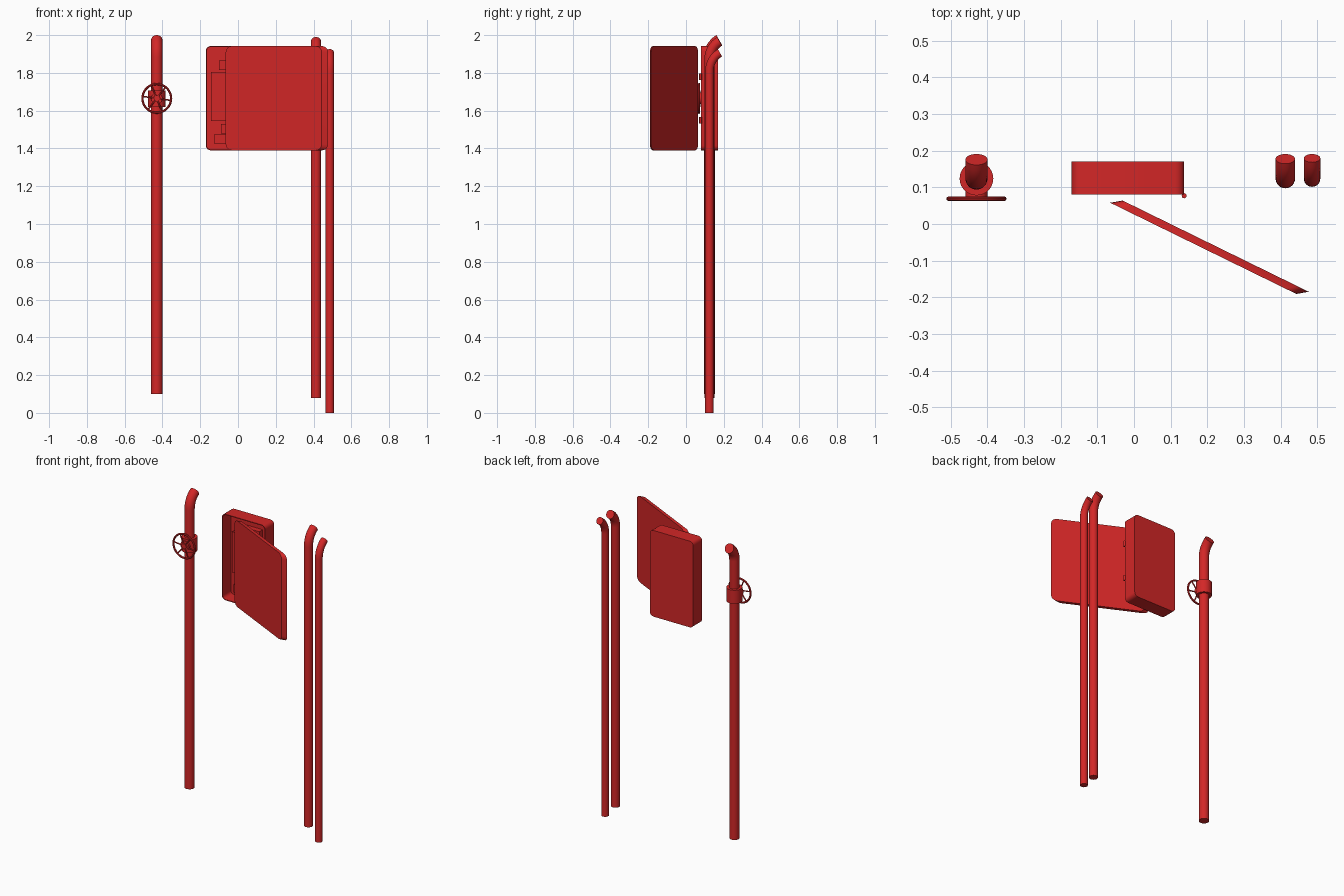
import bpy, bmesh, math
from mathutils import Vector

if "Cube" in bpy.data.objects:
    bpy.data.objects.remove(bpy.data.objects["Cube"])

red = bpy.data.materials.new("red_paint")
red.diffuse_color = (0.65, 0.02, 0.02, 1)
red.use_nodes = True
red.node_tree.nodes["Principled BSDF"].inputs["Base Color"].default_value = red.diffuse_color


def finish(ob):
    ob.data.materials.append(red)
    bpy.ops.object.select_all(action='DESELECT')
    ob.select_set(True)
    bpy.context.view_layer.objects.active = ob
    bpy.ops.object.shade_smooth_by_angle(angle=math.radians(35))
    return ob


def loft(name, loops):
    """Skin a list of equal point loops and cap both ends."""
    bm = bmesh.new()
    rings = [[bm.verts.new(p) for p in lp] for lp in loops]
    n = len(rings[0])
    for a, b in zip(rings, rings[1:]):
        for i in range(n):
            j = (i + 1) % n
            bm.faces.new((a[i], a[j], b[j], b[i]))
    bm.faces.new(rings[0])
    bm.faces.new(rings[-1])
    bmesh.ops.recalc_face_normals(bm, faces=bm.faces)
    me = bpy.data.meshes.new(name)
    bm.to_mesh(me)
    bm.free()
    ob = bpy.data.objects.new(name, me)
    bpy.context.collection.objects.link(ob)
    return finish(ob)


def ring(c, axis, r, n):
    q = Vector(axis).to_track_quat('Z', 'Y')
    return [Vector(c) + q @ Vector((r * math.cos(t), r * math.sin(t), 0))
            for t in (2 * math.pi * i / n for i in range(n))]


def rod(name, a, b, r, n=24):
    d = Vector(b) - Vector(a)
    return loft(name, [ring(a, d, r, n), ring(b, d, r, n)])


def pipe(name, x, r, bottom, top, n=28):
    """Vertical pipe whose top bends 60 degrees to the back."""
    y = 0.124
    R = 0.134 - r
    z0 = top - 0.866 * (R + r)
    path = [((x, y, bottom), 0.0)]
    for i in range(9):
        t = math.radians(60) * i / 8
        path.append(((x, y + R * (1 - math.cos(t)), z0 + R * math.sin(t)), t))
    loops = []
    for c, t in path:
        loops.append([Vector(c) + Vector((r * math.cos(a), r * math.sin(a) * math.cos(t),
                                          -r * math.sin(a) * math.sin(t)))
                      for a in (2 * math.pi * i / n for i in range(n))])
    return loft(name, loops)


def rounded(x0, x1, z0, z1, r, seg=4):
    pts = []
    for k, (cx, cz) in enumerate(((x1 - r, z1 - r), (x0 + r, z1 - r),
                                  (x0 + r, z0 + r), (x1 - r, z0 + r))):
        for i in range(seg + 1):
            t = math.pi / 2 * (k + i / seg)
            pts.append((cx + r * math.cos(t), cz + r * math.sin(t)))
    return pts


def block(name, x0, x1, y0, y1, z0, z1):
    return loft(name, [[(x0, y, z0), (x1, y, z0), (x1, y, z1), (x0, y, z1)] for y in (y0, y1)])


# Pipes
pipe("left_pipe", -0.43, 0.030, 0.10, 2.0)
pipe("middle_pipe", 0.413, 0.0265, 0.08, 1.99)
pipe("right_pipe", 0.486, 0.0225, 0.0, 1.926)

# Valve body and hand wheel on the left pipe
vx, vz = -0.43, 1.665
rod("valve_collar", (vx, 0.124, 1.62), (vx, 0.124, 1.707), 0.046, 28)
rod("valve_neck", (vx, 0.12, vz), (vx, 0.074, vz), 0.03)
rod("wheel_hub", (vx, 0.078, vz), (vx, 0.064, vz), 0.016)
bpy.ops.mesh.primitive_torus_add(major_segments=36, minor_segments=10, major_radius=0.076,
                                 minor_radius=0.006, location=(vx, 0.069, vz),
                                 rotation=(math.pi / 2, 0, 0))
wheel = bpy.context.object
wheel.name = "wheel_rim"
finish(wheel)
for i in range(6):
    t = math.radians(-8 + 60 * i)
    rod(f"wheel_spoke_{i + 1}", (vx, 0.069, vz),
        (vx + 0.076 * math.cos(t), 0.069, vz + 0.076 * math.sin(t)), 0.004, 8)

# Open-fronted cabinet with thin walls
outer = rounded(-0.17, 0.137, 1.39, 1.942, 0.025)
inner = rounded(-0.165, 0.132, 1.395, 1.937, 0.021)
loft("cabinet", [[(x, y, z) for x, z in prof]
                 for prof, y in ((outer, 0.17), (outer, 0.08), (inner, 0.08), (inner, 0.164))])

# Fittings inside the cabinet
block("inner_panel", -0.143, 0.105, 0.145, 0.165, 1.545, 1.805)
block("upper_unit", -0.10, 0.06, 0.13, 0.165, 1.815, 1.865)
block("lower_unit", -0.09, 0.05, 0.13, 0.165, 1.48, 1.53)
block("bottom_unit", -0.127, 0.09, 0.135, 0.165, 1.425, 1.475)

# Hinge pins on the cabinet's right edge
for i, z in enumerate((1.55, 1.78)):
    rod(f"hinge_{i + 1}", (0.137, 0.077, z - 0.017), (0.137, 0.077, z + 0.017), 0.007, 12)

# Door swung out at an angle, with slanted side edges
door = rounded(0.0, 0.508, 1.39, 1.942, 0.032)
loft("door", [[(-0.065 + u + dx, 0.058 - 0.49 * u + dy, z) for u, z in door]
              for dx, dy in ((0, 0), (0.034, 0.006))])
